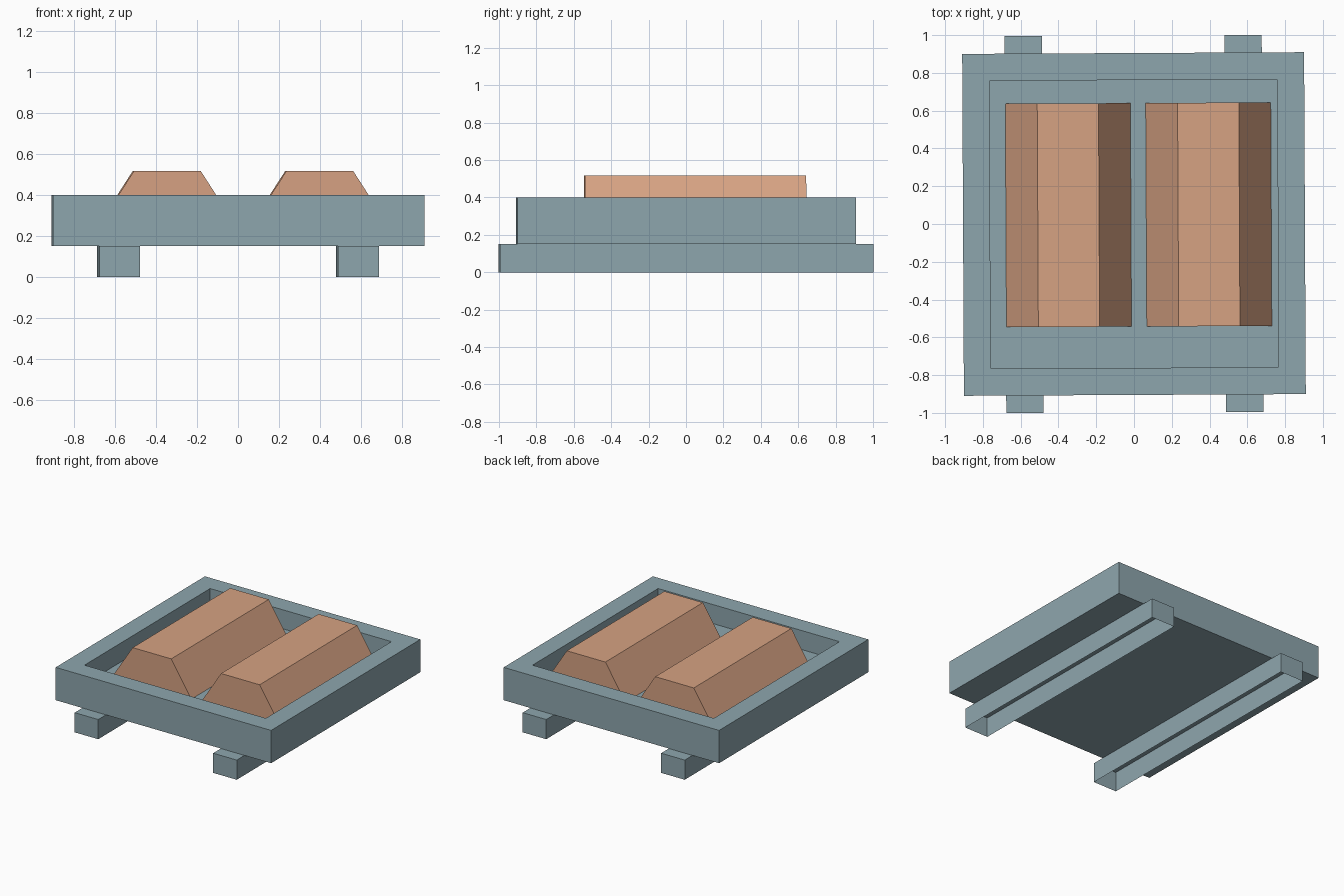
import bpy
import bmesh
from mathutils import Matrix, Vector

cube = bpy.data.objects.get("Cube")
if cube:
    bpy.data.objects.remove(cube, do_unlink=True)

TURN = Matrix.Rotation(0.005, 4, 'Z')  # the whole model sits slightly turned
FLOOR = 0.255


def material(name, colour):
    mat = bpy.data.materials.new(name)
    mat.use_nodes = True
    mat.diffuse_color = colour
    mat.node_tree.nodes["Principled BSDF"].inputs["Base Color"].default_value = colour
    return mat


def box(low, high):
    """Bmesh box spanning two corners."""
    low, high = Vector(low), Vector(high)
    bm = bmesh.new()
    bmesh.ops.create_cube(bm, size=1)
    bmesh.ops.scale(bm, vec=high - low, verts=bm.verts)
    bmesh.ops.translate(bm, vec=(low + high) / 2, verts=bm.verts)
    return bm


def facing(bm, z):
    bm.normal_update()
    return [f for f in bm.faces if f.normal.z * z > 0.9]


def finish(bm, name, mat):
    bm.transform(TURN)
    mesh = bpy.data.meshes.new(name)
    bm.to_mesh(mesh)
    bm.free()
    mesh.materials.append(mat)
    bpy.context.collection.objects.link(bpy.data.objects.new(name, mesh))


steel = material("blue grey steel", (0.27, 0.38, 0.42, 1))
copper = material("copper", (0.67, 0.36, 0.225, 1))

# Tray with a recessed floor
bm = box((-0.905, -0.905, 0.15), (0.905, 0.905, 0.4))
top = facing(bm, 1)
bmesh.ops.inset_region(bm, faces=top, thickness=0.143, use_even_offset=True)
floor = bmesh.ops.extrude_discrete_faces(bm, faces=top)["faces"][0]
bmesh.ops.translate(bm, vec=(0, 0, FLOOR - 0.4), verts=floor.verts)
finish(bm, "tray", steel)

# Runners, hollow and open underneath
for side, x in (("right", -0.582), ("left", 0.582)):
    bm = box((x - 0.099, -0.998, 0), (x + 0.099, 0.998, 0.15))
    bmesh.ops.delete(bm, geom=facing(bm, -1), context='FACES_ONLY')
    finish(bm, side + "_runner", steel)

# Ingots with sloping long sides
for side, x in (("right", -0.347), ("left", 0.396)):
    bm = box((x - 0.331, -0.543, FLOOR), (x + 0.331, 0.64, 0.517))
    for v in facing(bm, 1)[0].verts:
        v.co.x = x + (v.co.x - x) * 0.49
    finish(bm, side + "_ingot", copper)
